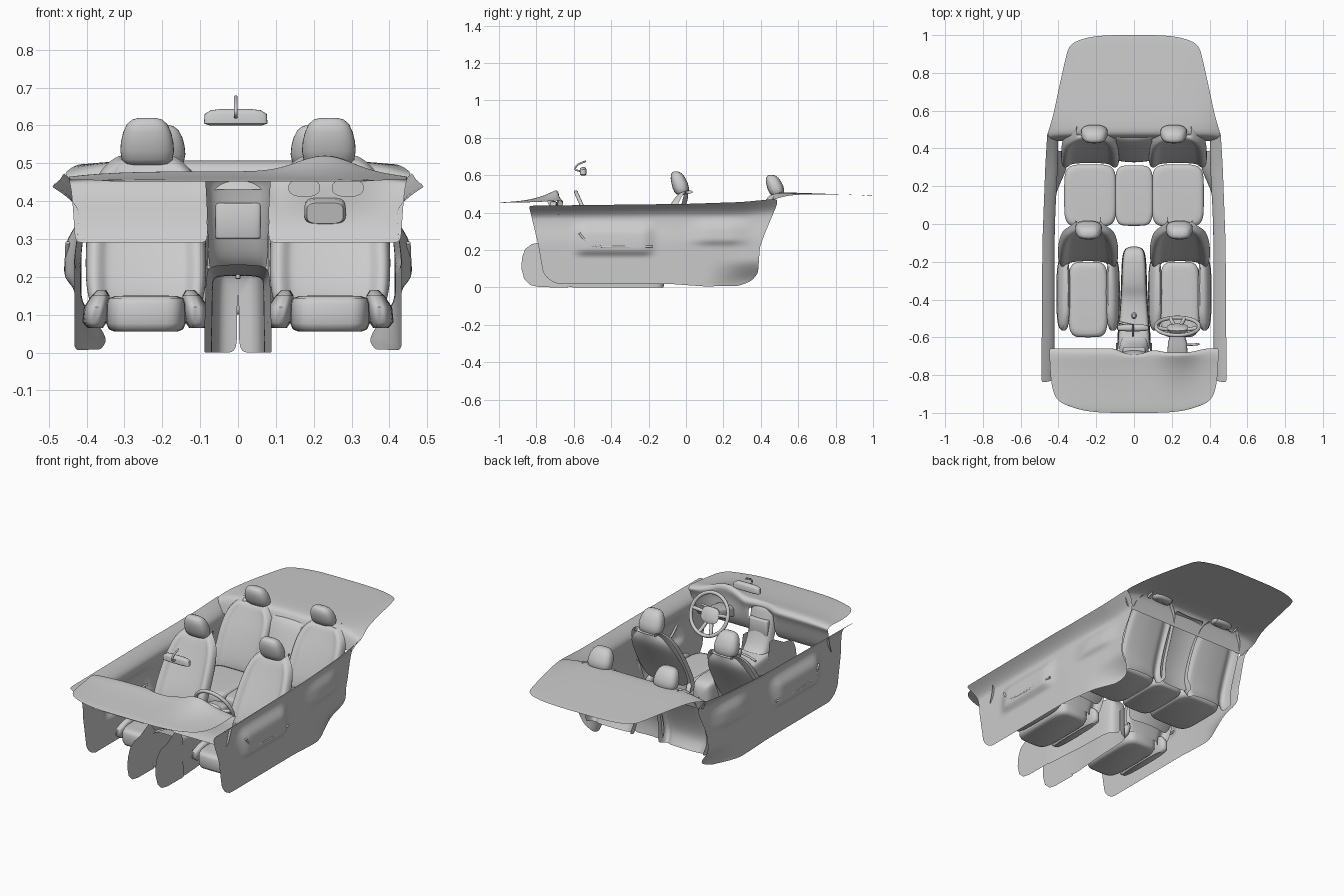
import bpy, bmesh, math
from mathutils import Matrix, Vector

if "Cube" in bpy.data.objects:
    bpy.data.objects.remove(bpy.data.objects["Cube"])


def make(name, verts, faces, sub=0, angle=50):
    me = bpy.data.meshes.new(name)
    me.from_pydata([tuple(v) for v in verts], [], faces)
    bm = bmesh.new()
    bm.from_mesh(me)
    bmesh.ops.recalc_face_normals(bm, faces=bm.faces)
    bm.to_mesh(me)
    bm.free()
    ob = bpy.data.objects.new(name, me)
    bpy.context.collection.objects.link(ob)
    if sub:
        m = ob.modifiers.new("smooth", 'SUBSURF')
        m.levels = m.render_levels = sub
    bpy.ops.object.select_all(action='DESELECT')
    ob.select_set(True)
    bpy.context.view_layer.objects.active = ob
    if sub:
        bpy.ops.object.shade_smooth()
    else:
        bpy.ops.object.shade_smooth_by_angle(angle=math.radians(angle))
    return ob


def sheet(name, rows, sub=2, skip=lambda p: False):
    n = len(rows[0])
    faces = [(i*n+j, i*n+j+1, (i+1)*n+j+1, (i+1)*n+j)
             for i in range(len(rows)-1) for j in range(n-1)
             if not skip((Vector(rows[i][j]) + Vector(rows[i+1][j+1]))/2)]
    return make(name, [p for r in rows for p in r], faces, sub)


def blob(name, rings, n=3.5, seg=32):
    """Stack of capped superellipse rings: (x, y, z, half_x, half_y)."""
    vs, fs = [], []
    for x, y, z, hx, hy in rings:
        for k in range(seg):
            a = 2*math.pi*k/seg
            c, s = math.cos(a), math.sin(a)
            vs.append((x + hx*math.copysign(abs(c)**(2/n), c),
                       y + hy*math.copysign(abs(s)**(2/n), s), z))
    for i in range(len(rings)-1):
        for k in range(seg):
            l = (k+1) % seg
            fs.append((i*seg+k, i*seg+l, (i+1)*seg+l, (i+1)*seg+k))
    fs += [tuple(range(seg)), tuple(range((len(rings)-1)*seg, len(rings)*seg))]
    return make(name, vs, fs)


def pad(name, x, y, z0, z1, hx, hy, r=0.02):
    """Softly rounded cushion block."""
    prof = [(z0, -r), (z0+r*.3, -r*.3), (z0+r, 0), (z1-r, 0), (z1-r*.3, -r*.3), (z1-r*.05, -r), (z1, -r*2)]
    return blob(name, [(x, y, z, max(hx+d, .004), max(hy+d, .004)) for z, d in prof], 5)


def tube(name, pts, r):
    cu = bpy.data.curves.new(name, 'CURVE')
    cu.dimensions = '3D'
    cu.bevel_depth, cu.bevel_resolution, cu.use_fill_caps = r, 3, True
    sp = cu.splines.new('NURBS')
    sp.points.add(len(pts)-1)
    for q, p in zip(sp.points, pts):
        q.co = (*p, 1)
    sp.use_endpoint_u, sp.order_u = True, 3
    ob = bpy.data.objects.new(name, cu)
    bpy.context.collection.objects.link(ob)
    return ob


def lerp_table(t, table):
    for (a, va), (b, vb) in zip(table, table[1:]):
        if t <= b:
            return va + (vb-va)*max(0, (t-a)/(b-a))
    return table[-1][1]


def step(t):
    t = min(max(t, 0), 1)
    return t*t*(3-2*t)


# Seat parts
def backrest(name, cx, prof, bolster=0.03, wrap=0.03):
    rows = []
    for y, z, w in prof:
        f = bolster * min(1, max(0, (0.52-z)/0.12))
        half = [(1, wrap), (1.0, wrap*.2), (.95, -f*.8), (.82, -f), (.7, -f*.3), (.62, 0), (.3, .004)]
        sec = [(-a, d) for a, d in half] + [(0, .006)] + [(a, d) for a, d in half[::-1]]
        rows.append([(cx+a*w, y+d, z+d*.3) for a, d in sec])
    return sheet(name, rows)


def headrest(name, x, y, z, h):
    blob(name, [(x, y+dy, z+h*t, hx, hy) for t, dy, hx, hy in [
        (0, .0, .045, .018), (.03, .0, .058, .03), (.12, -.002, .067, .038), (.3, -.006, .071, .044),
        (.5, -.012, .069, .044), (.7, -.02, .063, .04), (.87, -.026, .053, .032),
        (.96, -.03, .04, .022), (1, -.032, .022, .01)]], 2.6)


for s, side in ((-1, "left"), (1, "right")):
    # front seats
    x = .243*s
    pad(side+"_front_cushion", x, -.40, .055, .15, .105, .20, .022)
    for b in (-1, 1):
        blob(f"{side}_front_bolster", [(x+b*(.122+o), y, z, hx, hy) for o, y, z, hx, hy in [
            (.012, -.37, .065, .02, .17), (.014, -.37, .08, .032, .19), (.008, -.37, .12, .034, .195),
            (-.002, -.36, .15, .024, .17), (-.005, -.34, .165, .012, .12)]], 3)
    backrest(side+"_front_backrest", x, [
        (-.20, .11, .14), (-.205, .15, .157), (-.18, .22, .16), (-.145, .29, .158), (-.11, .36, .152),
        (-.075, .43, .14), (-.055, .475, .12), (-.035, .505, .085), (-.01, .515, .06), (.015, .50, .065)])
    sheet(side+"_front_seat_back", [[(x+a*w, y-.03*a*a, z) for a in (-1, -.6, 0, .6, 1)] for y, z, w in [
        (.015, .50, .065), (.012, .45, .12), (-.03, .38, .147), (-.10, .26, .155), (-.15, .16, .14)]])
    headrest(side+"_front_headrest", .24*s, -.022, .495, .125)
    # rear seats
    x = .232*s
    pad(side+"_rear_cushion", x, .15, .10, .18, .138, .165, .018)
    backrest(side+"_rear_backrest", x, [
        (.345, .09, .14), (.315, .14, .153), (.32, .2, .154), (.347, .28, .153), (.38, .36, .15),
        (.41, .42, .143), (.43, .46, .125), (.445, .49, .09), (.465, .50, .07), (.485, .485, .07)], .022, .045)
    headrest(side+"_rear_headrest", .21*s, .487, .49, .112)

# rear middle seat
pad("rear_middle_cushion", 0, .15, .10, .175, .10, .16, .014)
sheet("rear_middle_backrest", [[(a*.095, y+.012*a*a, z) for a in (-1, -.6, 0, .6, 1)] for y, z in [
    (.33, .1), (.32, .18), (.35, .28), (.385, .36), (.42, .44), (.45, .475), (.475, .475)]])


# Door panels with flared sill, pushed-out armrest and tucked rear corner
def door_point(u, v, s):
    f = lerp_table(v, [(0, -.69), (.05, -.735), (.15, -.765), (.5, -.79), (1, -.84)])
    r = lerp_table(v, [(0, .28), (.05, .35), (.15, .385), (.45, .395), (.6, .42), (.95, .49), (1, .485)])
    y = f + (r-f)*u
    bot = lerp_table(y, [(-.8, .02), (-.1, .02), (.1, .006), (.4, .01)])
    top = lerp_table(y, [(-.84, .437), (0, .447), (.3, .457), (.49, .475)])
    z = bot + (top-bot)*v
    x = .432 - .012*step((v-.5)/.3) - .018*step((y+.1)/.45)*step((1-v)/.2)
    x += lerp_table(y, [(-.84, .07), (-.1, .065), (.3, .05), (.5, .038)]) * max(0, (v-.84)/.16)**1.6
    x -= .075*step((y-.1)/.28)*step((.32-v)/.32)
    box = lambda a, b, c, d, e: (step((y-a)/e)*step((b-y)/e)*step((z-c)/.035)*step((d-z)/.07))
    x += .026*box(-.62, -.15, .165, .36, .08) + .02*box(-.02, .38, .22, .38, .16)
    return (x*s, y, z)


for s, side in ((-1, "left"), (1, "right")):
    sheet(side+"_door_panel", [[door_point(i/48, j/26, s) for i in range(49)] for j in range(27)], 1)
    tube(side+"_door_pull", [(s*.45, -.57, .29), (s*.452, -.53, .235), (s*.454, -.48, .218),
                             (s*.454, -.3, .216), (s*.448, -.18, .22)], .006)

# Rear shelf, dropping down behind the rear seats
us = [i/8-1 for i in range(17)]
sheet("rear_shelf", [[(u*w, y-b*u**4, z-d*abs(u)**6) for u in us] for y, z, w, b, d in [
    (.44, .40, .425, 0, 0), (.452, .455, .44, 0, 0), (.465, .49, .455, 0, .022), (.485, .508, .457, 0, .032),
    (.56, .508, .43, 0, .012), (.7, .503, .402, 0, .004), (.88, .496, .362, .0, 0), (.94, .494, .348, .008, 0),
    (.98, .492, .328, .025, 0), (1.0, .49, .30, .03, 0)]])

# Dashboard shell with raised instrument hood, open behind the centre stack
us = [i/16-1 for i in range(33)]
rows = []
for y, z, w, b, d, hood in [
        (-1.0, .452, .34, -.035, 0, 0), (-.98, .456, .385, -.03, 0, 0), (-.93, .459, .42, -.015, .004, 0),
        (-.85, .463, .438, 0, .008, .004), (-.76, .470, .445, 0, .012, .02), (-.70, .480, .447, 0, .014, .042),
        (-.67, .477, .447, 0, .014, .046), (-.652, .458, .445, 0, .008, .045), (-.67, .43, .44, 0, 0, .02),
        (-.685, .37, .435, 0, 0, 0), (-.70, .32, .432, 0, 0, 0), (-.72, .29, .43, 0, 0, 0)]:
    row = []
    for u in us:
        x = u*w
        g = math.exp(-((x-.23)/.12)**4)
        dip = .022*g + .03*math.exp(-(x/.08)**4) if y > -.68 else 0
        row.append((x, y - b*u**4 - dip, z - d*u**4 + hood*math.exp(-((x-.23)/.1)**2)))
    rows.append(row)
sheet("dashboard", rows, 2, lambda p: abs(p.x) < .075 and p.z < .44 and p.y > -.76)

# Gauges, steering column and stalk
for x in (.175, .29):
    g = blob("gauge_pod", [(0, 0, 0, .042, .024), (0, 0, .03, .042, .024), (0, 0, .035, .036, .018)], 2.4)
    g.matrix_world = Matrix.Translation((x, -.725, .435)) @ Matrix.Rotation(math.radians(-90), 4, 'X')
c = blob("steering_column", [(0, 0, 0, .048, .028), (0, 0, .02, .055, .033), (0, 0, .10, .05, .03), (0, 0, .15, .035, .028)], 4)
c.matrix_world = Matrix.Translation((.23, -.725, .368)) @ Matrix.Rotation(math.radians(-78), 4, 'X')
tube("column_stalk", [(.27, -.64, .385), (.31, -.64, .39), (.345, -.635, .395)], .006)

# Steering wheel
M = Matrix.Translation((.23, -.542, .405)) @ Matrix.Rotation(math.radians(-66), 4, 'X')
bpy.ops.mesh.primitive_torus_add(major_radius=.115, minor_radius=.01, major_segments=48, minor_segments=12)
rim = bpy.context.object
rim.name = "steering_rim"
bpy.ops.object.shade_smooth()
rim.matrix_world = M
hub = blob("steering_hub", [(0, .005, -.04, .03, .03), (0, .005, -.02, .05, .04), (0, .005, -.008, .056, .044), (0, .005, 0, .04, .03)], 2.8)
hub.matrix_world = M
for dx, dy in ((1, -.1), (-1, -.1), (.35, 1), (-.35, 1)):
    d = Vector((dx, dy, 0)).normalized()
    t = tube("steering_spoke", [d*.03+Vector((0, 0, -.018)), d*.075+Vector((0, 0, -.014)), d*.112], .01)
    t.matrix_world = M

# Centre stack
sheet("centre_stack", [[(a*w, y - .05*max(0, abs(a)-.8)/.2, z) for a in (-1, -.97, -.85, -.4, 0, .4, .85, .97, 1)]
      for y, z, w in [(-.73, .465, .088), (-.70, .465, .088), (-.682, .45, .086), (-.672, .40, .083),
                      (-.65, .32, .08), (-.62, .25, .078), (-.59, .225, .075)]])
pad("radio_panel", 0, -.668, .30, .395, .06, .018, .006)

# Console tunnel: arched sections with a closed armrest end
rows = []
for y, w, h in [(-.66, .085, .23), (-.58, .083, .215), (-.48, .075, .2), (-.38, .068, .2), (-.34, .066, .225),
                (-.25, .064, .235), (-.17, .06, .232), (-.135, .05, .218), (-.122, .03, .19), (-.118, .002, .15)]:
    half = [(1.05, .0), (1.03, .5), (1, .85), (.93, .97), (.7, 1), (.3, 1.01)]
    rows.append([(-a*w, y, b*h) for a, b in half] + [(a*w, y, b*h) for a, b in half[::-1]])
sheet("console_tunnel", rows)
edge = [(-.63, 0), (-.78, .002), (-.83, .012), (-.865, .045), (-.88, .10), (-.877, .16), (-.86, .205), (-.825, .232),
        (-.77, .242), (-.68, .29), (-.64, .29), (-.63, .22)]
for s, side in ((-1, "left"), (1, "right")):
    make(side+"_tunnel_side", [(s*(.094-.035*z), y, z) for y, z in edge], [tuple(range(len(edge)))])

# Gear lever and handbrake
tube("gear_lever", [(0, -.50, .195), (0, -.495, .23), (0, -.485, .262)], .006)
blob("gear_knob", [(0, -.485, z, r, r*1.2) for z, r in ((.255, .007), (.263, .014), (.28, .015), (.29, .008))], 2)
tube("handbrake", [(-.08, -.52, .225), (-.03, -.535, .235), (.06, -.545, .235)], .006)

# Rear-view mirror
mir = blob("mirror_housing", [(0, 0, 0, .07, .012), (0, 0, .005, .084, .018), (0, 0, .03, .082, .018), (0, 0, .04, .066, .013), (0, 0, .043, .04, .006)], 4)
mir.location = (-.006, -.55, .6)
tube("mirror_stem", [(-.006, -.56, .622), (-.006, -.595, .625), (-.006, -.59, .65), (-.006, -.56, .667), (-.006, -.535, .675)], .005)
